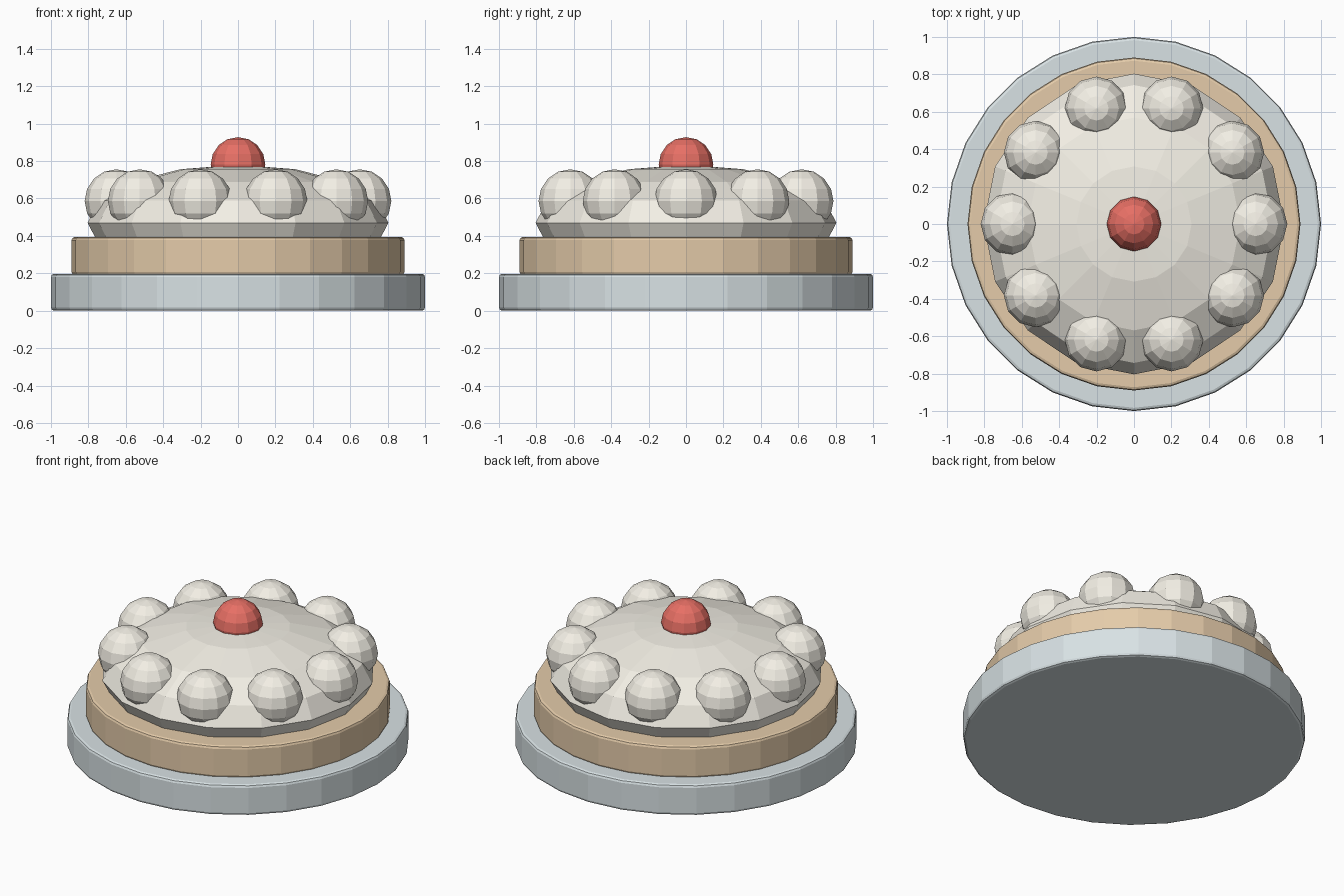
import bpy, math

if "Cube" in bpy.data.objects:
    bpy.data.objects.remove(bpy.data.objects["Cube"])


def material(name, r, g, b):
    m = bpy.data.materials.new(name)
    m.diffuse_color = (r, g, b, 1)
    m.use_nodes = True
    m.node_tree.nodes["Principled BSDF"].inputs["Base Color"].default_value = m.diffuse_color
    return m


PLATE = material("plate_blue_grey", 0.69, 0.76, 0.78)
SPONGE = material("sponge_tan", 0.78, 0.60, 0.40)
CREAM = material("cream", 0.89, 0.86, 0.78)
RED = material("cherry_red", 0.80, 0.16, 0.13)


def disc(name, radius, z0, z1, mat):
    """Low-poly cylinder with softly bevelled rims."""
    bpy.ops.mesh.primitive_cylinder_add(vertices=28, radius=radius, depth=z1 - z0,
                                        location=(0, 0, (z0 + z1) / 2))
    ob = bpy.context.object
    ob.name = name
    ob.data.materials.append(mat)
    bev = ob.modifiers.new("rim_bevel", 'BEVEL')
    bev.width = 0.017
    bev.segments = 2
    bev.limit_method = 'ANGLE'
    bev.angle_limit = math.radians(40)
    return ob


def ball(name, radius, location, mat, segments=12, squash=1.0):
    """Flat-shaded low-poly sphere."""
    bpy.ops.mesh.primitive_uv_sphere_add(segments=segments, ring_count=8,
                                         radius=radius, location=location)
    ob = bpy.context.object
    ob.name = name
    ob.scale.z = squash
    ob.data.materials.append(mat)
    return ob


# Plate and sponge base
disc("plate", 1.0, 0.0, 0.197, PLATE)
disc("sponge_base", 0.89, 0.19, 0.394, SPONGE)

# Cream dome
ball("cream_dome", 0.804, (0, 0, 0.47), CREAM, segments=16, squash=0.31 / 0.804)

# Ring of cream dollops
for i in range(10):
    a = math.tau * i / 10
    ball(f"cream_dollop_{i + 1}", 0.17,
         (0.65 * math.cos(a), 0.65 * math.sin(a), 0.586), CREAM)

# Cherry on top
ball("cherry", 0.146, (0, 0, 0.782), RED)
